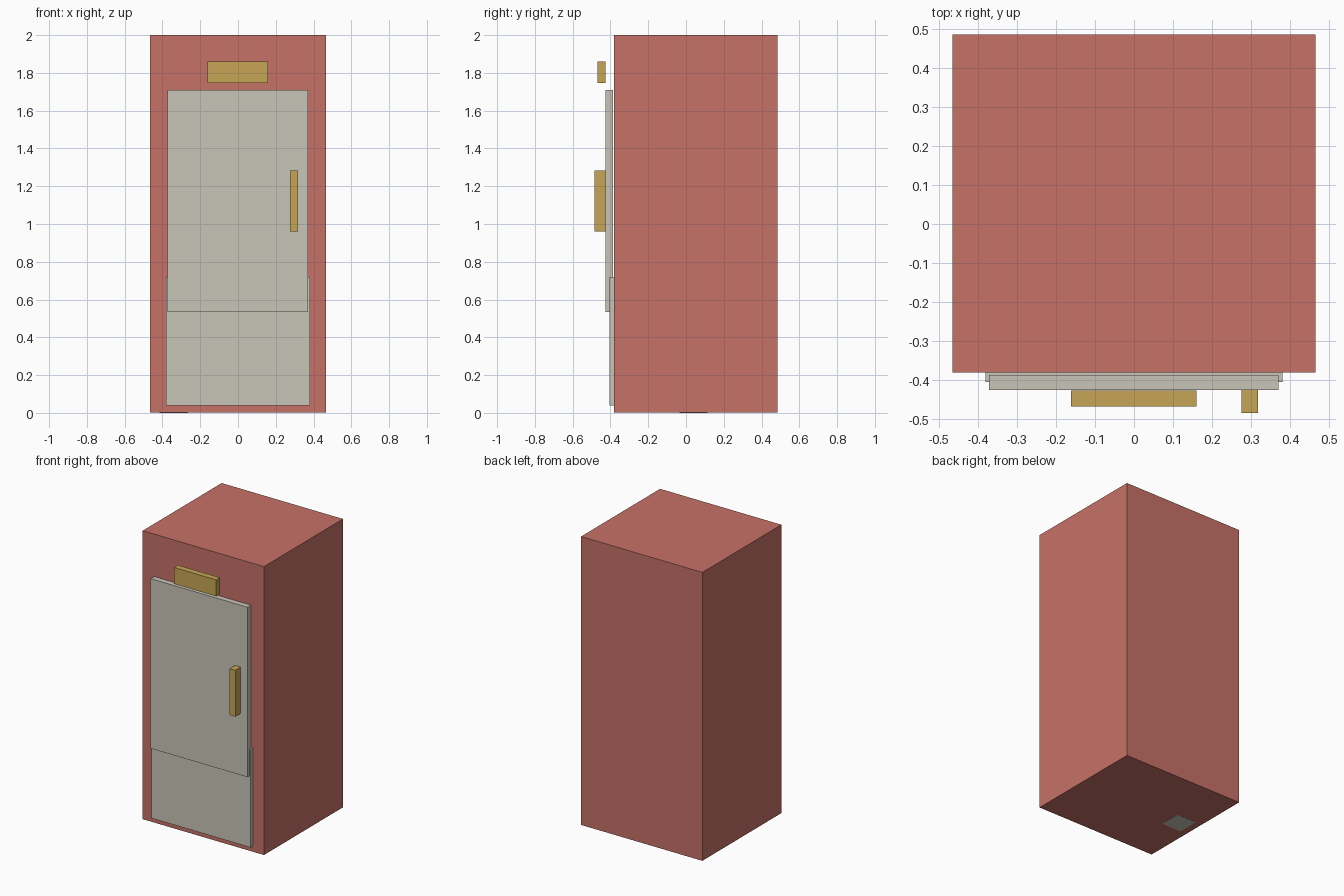
import bpy

if "Cube" in bpy.data.objects:
    bpy.data.objects.remove(bpy.data.objects["Cube"])


def material(name, rgb):
    m = bpy.data.materials.new(name)
    m.diffuse_color = (*rgb, 1.0)
    m.use_nodes = True
    m.node_tree.nodes["Principled BSDF"].inputs["Base Color"].default_value = m.diffuse_color
    return m


red = material("warm_red", (0.565, 0.165, 0.136))
grey = material("pale_grey", (0.584, 0.558, 0.479))
gold = material("brass", (0.571, 0.376, 0.093))


def box(name, xs, ys, zs, mat):
    """Box spanning the given (min, max) range on each axis."""
    spans = (xs, ys, zs)
    bpy.ops.mesh.primitive_cube_add(size=1, location=[(a + b) / 2 for a, b in spans])
    ob = bpy.context.object
    ob.name = name
    ob.scale = [b - a for a, b in spans]
    bpy.ops.object.transform_apply(location=False, rotation=False, scale=True)
    ob.data.materials.append(mat)
    return ob


# Cabinet body
box("cabinet", (-0.465, 0.465), (-0.38, 0.485), (0.001, 2.0), red)

# Lower front panel and the door overlapping it
box("lower_panel", (-0.38, 0.38), (-0.405, -0.38), (0.04, 0.72), grey)
box("door", (-0.372, 0.37), (-0.425, -0.387), (0.533, 1.71), grey)

# Brass fittings
box("door_handle", (0.275, 0.318), (-0.484, -0.425), (0.96, 1.282), gold)
box("name_plate", (-0.162, 0.16), (-0.468, -0.426), (1.746, 1.86), gold)

# Small plate set in the underside
box("base_plate", (-0.415, -0.265), (-0.035, 0.115), (0.0, 0.006), grey)
